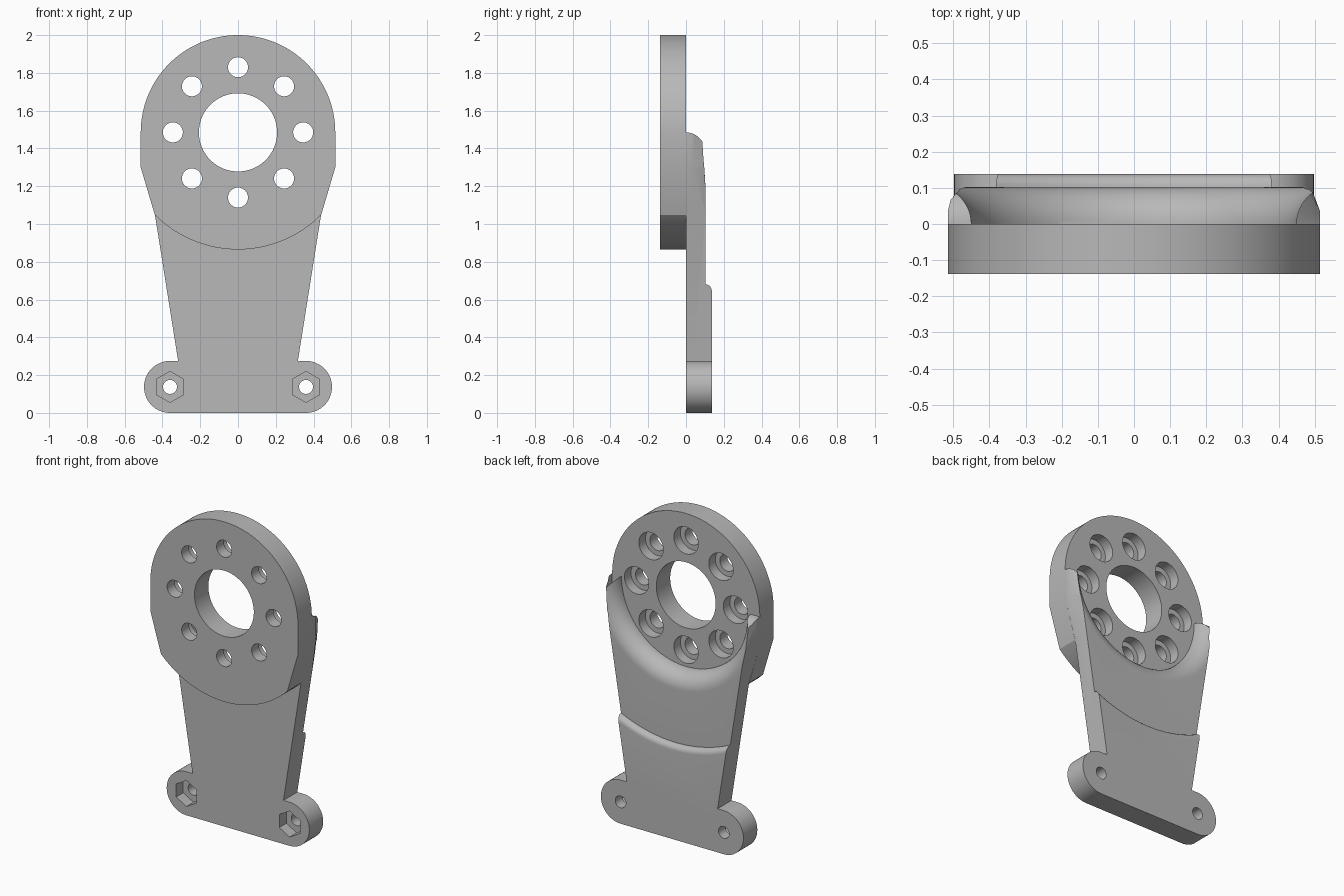
import bpy, bmesh
from math import sin, cos, pi, radians
from mathutils import Matrix, Vector

default = bpy.data.objects.get("Cube")
if default:
    bpy.data.objects.remove(default)

HUB_Z = 1.485      # centre height of the round flange
BACK = 0.138       # rear face of the foot

grey = bpy.data.materials.new("plain_grey")
grey.use_nodes = True
grey.diffuse_color = (0.48, 0.48, 0.48, 1)
grey.node_tree.nodes["Principled BSDF"].inputs["Base Color"].default_value = grey.diffuse_color


def finish(bm, name):
    bmesh.ops.recalc_face_normals(bm, faces=bm.faces[:])
    mesh = bpy.data.meshes.new(name)
    bm.to_mesh(mesh)
    bm.free()
    obj = bpy.data.objects.new(name, mesh)
    bpy.context.collection.objects.link(obj)
    return obj


def loft(name, rings):
    """Closed solid through rings of equal length."""
    bm = bmesh.new()
    loops = [[bm.verts.new(p) for p in ring] for ring in rings]
    n = len(loops[0])
    for a, b in zip(loops, loops[1:]):
        for i in range(n):
            bm.faces.new((a[i], a[(i + 1) % n], b[(i + 1) % n], b[i]))
    bm.faces.new(loops[0])
    bm.faces.new(loops[-1])
    return finish(bm, name)


def mirrored(half):
    return half + [(-x, z) for x, z in reversed(half) if x > 0.001]


def at_depth(outline, y):
    return [(x, y, z) for x, z in outline]


def arc(cx, cz, r, start, end, steps):
    angles = [radians(start + (end - start) * i / steps) for i in range(steps + 1)]
    return [(cx + r * cos(a), cz + r * sin(a)) for a in angles]


def rod(x, z, r, y0, y1, sides=40):
    """Prism along y, with a corner pointing up."""
    ring = arc(x, z, r, 90, 450, sides)[:-1]
    return loft("cutter", [at_depth(ring, y0), at_depth(ring, y1)])


def lathe(profile):
    """Solid of revolution around the flange axis; profile holds (radius, y)."""
    bm = bmesh.new()
    verts = [bm.verts.new((r, y, HUB_Z)) for r, y in profile]
    edges = [bm.edges.new(pair) for pair in zip(verts, verts[1:])]
    bmesh.ops.spin(bm, geom=verts + edges, cent=(0, 0, HUB_Z), axis=(0, 1, 0),
                   angle=2 * pi, steps=128, use_duplicate=False)
    bmesh.ops.remove_doubles(bm, verts=bm.verts[:], dist=0.0001)
    return finish(bm, "cutter")


def cut(target, cutters):
    for c in cutters:
        c.hide_render = True
        mod = target.modifiers.new("cut", 'BOOLEAN')
        mod.operation = 'DIFFERENCE'
        mod.solver = 'EXACT'
        mod.object = c
    graph = bpy.context.evaluated_depsgraph_get()
    graph.update()
    mesh = bpy.data.meshes.new_from_object(target.evaluated_get(graph))
    target.modifiers.clear()
    target.data = mesh
    for c in cutters:
        bpy.data.objects.remove(c)


def shade(obj):
    obj.data.materials.clear()
    obj.data.materials.append(grey)
    bpy.ops.object.select_all(action='DESELECT')
    obj.select_set(True)
    bpy.context.view_layer.objects.active = obj
    bpy.ops.object.shade_smooth_by_angle(angle=radians(25))


# Flange plate: round top, tapered flanks, wide arc below
half = arc(0, HUB_Z, 0.62, -90, -44.7, 24)
half += [(0.515, 1.30)] + arc(0, HUB_Z, 0.515, 0, 90, 40)
outline = mirrored(half)
flange = loft("flange_plate", [at_depth(outline, -BACK), at_depth(outline, 0)])

# Centre bore and a circle of counterbored bolt holes
cutters = [rod(0, HUB_Z, 0.207, -0.3, 0.1, 80)]
for i in range(8):
    a = i * pi / 4
    x, z = 0.345 * cos(a), HUB_Z + 0.345 * sin(a)
    cutters += [rod(x, z, 0.053, -0.3, -0.03), rod(x, z, 0.085, -0.065, 0.1)]
cut(flange, cutters)
shade(flange)

# Arm with rounded foot lobes; its flanks narrow towards the rear
foot = [(0, 0)] + arc(0.36, 0.1375, 0.1375, -90, 90, 32) + [(0.317, 0.275), (0.44, 1.05)]
wide = mirrored(foot + [(0.515, 1.30), (0.515, 1.6)])
narrow = mirrored(foot + [(0.48, 1.30), (0.499, 1.6)])
arm = loft("arm_and_foot", [at_depth(wide, 0), at_depth(wide, 0.035),
                            at_depth(narrow, 0.103), at_depth(narrow, BACK)])

# Concave seat with a rounded rim, and the curved step lower down
seat = [(0, -0.05), (0.45, -0.05)]
seat += arc(0.553, 0, 0.103, 180, 90, 14)
seat += arc(0.925, 0.103, 0.035, 180, 90, 8)
seat += [(0.925, 0.3), (0, 0.3)]

# Rounding of the two horn tips
tip = [(-0.05, HUB_Z)] + arc(0, HUB_Z - 0.1, 0.1, 90, 0, 14)
tip += [(0.103, HUB_Z - 0.1), (0.3, HUB_Z - 0.1), (0.3, 1.8), (-0.05, 1.8)]
tip_cutter = loft("cutter", [[(x, y, z) for y, z in tip] for x in (-0.8, 0.8)])

# Foot bolt holes with hexagonal nut pockets in the front
cutters = [lathe(seat), tip_cutter]
for side in (-1, 1):
    cutters += [rod(side * 0.36, 0.1375, 0.037, 0.03, 0.3, 32),
                rod(side * 0.36, 0.1375, 0.082, -0.1, 0.07, 6)]
cut(arm, cutters)
shade(arm)
